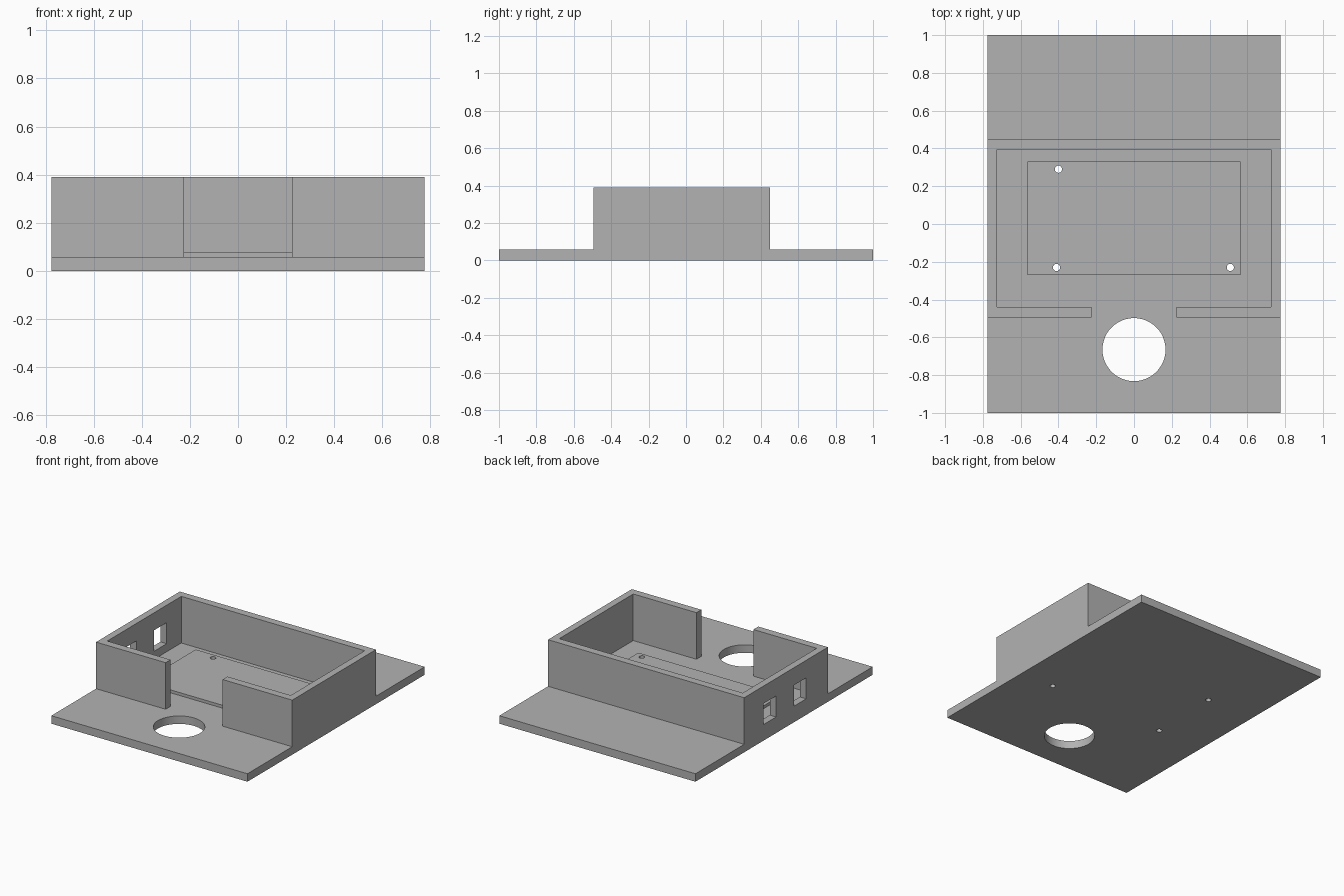
import bpy
import bmesh
import math
from mathutils import Matrix

if "Cube" in bpy.data.objects:
    bpy.data.objects.remove(bpy.data.objects["Cube"], do_unlink=True)

WIDTH = 0.775      # half width
FLOOR = 0.057      # top of base slab
TOP = 0.39         # top of walls
DOOR = 0.225       # half width of front opening
INNER = 0.725      # half width of the cavity
FRONT, BACK = -0.495, 0.45

grey = bpy.data.materials.new("plain grey")
grey.use_nodes = True
colour = (0.45, 0.45, 0.45, 1)
grey.diffuse_color = colour
grey.node_tree.nodes["Principled BSDF"].inputs["Base Color"].default_value = colour


def prism(name, points, axis, low, high):
    """Extrude a closed profile along x (profile in y,z) or z (profile in x,y)."""
    bm = bmesh.new()
    place = (lambda a, b: (low, a, b)) if axis == "x" else (lambda a, b: (a, b, low))
    face = bm.faces.new([bm.verts.new(place(a, b)) for a, b in points])
    out = bmesh.ops.extrude_face_region(bm, geom=[face])
    moved = [g for g in out["geom"] if isinstance(g, bmesh.types.BMVert)]
    step = high - low
    bmesh.ops.translate(bm, verts=moved, vec=(step, 0, 0) if axis == "x" else (0, 0, step))
    bmesh.ops.recalc_face_normals(bm, faces=bm.faces)
    return finish(name, bm)


def finish(name, bm):
    mesh = bpy.data.meshes.new(name)
    bm.to_mesh(mesh)
    bm.free()
    mesh.materials.append(grey)
    obj = bpy.data.objects.new(name, mesh)
    bpy.context.collection.objects.link(obj)
    return obj


def rect(a0, a1, b0, b1):
    return [(a0, b0), (a1, b0), (a1, b1), (a0, b1)]


def drill(x, y, radius, sides):
    bm = bmesh.new()
    bmesh.ops.create_cone(bm, cap_ends=True, segments=sides, radius1=radius,
                          radius2=radius, depth=1, matrix=Matrix.Translation((x, y, 0)))
    return finish("hole_cutter", bm)


def combine(target, other, operation):
    mod = target.modifiers.new(operation.lower(), "BOOLEAN")
    mod.operation, mod.object, mod.solver = operation, other, "EXACT"
    bpy.context.view_layer.objects.active = target
    bpy.ops.object.modifier_apply(modifier=mod.name)
    bpy.data.objects.remove(other, do_unlink=True)


# Base slab and block for the walls, from one stepped side profile
housing = prism("housing", [(-1, 0), (1, 0), (1, FLOOR), (BACK, FLOOR), (BACK, TOP),
                            (FRONT, TOP), (FRONT, FLOOR), (-1, FLOOR)], "x", -WIDTH, WIDTH)

# Cavity with the front opening
half = [(DOOR, FRONT - 0.1), (DOOR, -0.44), (INNER, -0.44), (INNER, 0.395)]
plan = half + [(-x, y) for x, y in reversed(half)]
combine(housing, prism("cavity_cutter", plan, "z", FLOOR, TOP + 0.1), "DIFFERENCE")

# Raised mounting plate on the floor
combine(housing, prism("mounting_plate", rect(-0.565, 0.565, -0.27, 0.33),
                       "z", FLOOR - 0.02, 0.078), "UNION")

# Two ports in the side wall
for y in (0.16, -0.18):
    port = prism("port_cutter", rect(y - 0.07, y + 0.07, 0.115, 0.265), "x", -0.85, -0.65)
    combine(housing, port, "DIFFERENCE")

# Large front hole and small screw holes
for x, y, radius, sides in ((0, -0.665, 0.167, 48), (-0.4, 0.29, 0.019, 24),
                            (-0.41, -0.23, 0.019, 24), (0.51, -0.23, 0.019, 24)):
    combine(housing, drill(x, y, radius, sides), "DIFFERENCE")

# Smooth hole walls, sharp edges elsewhere
bpy.ops.object.select_all(action="DESELECT")
housing.select_set(True)
bpy.context.view_layer.objects.active = housing
bpy.ops.object.shade_smooth_by_angle(angle=math.radians(30))
